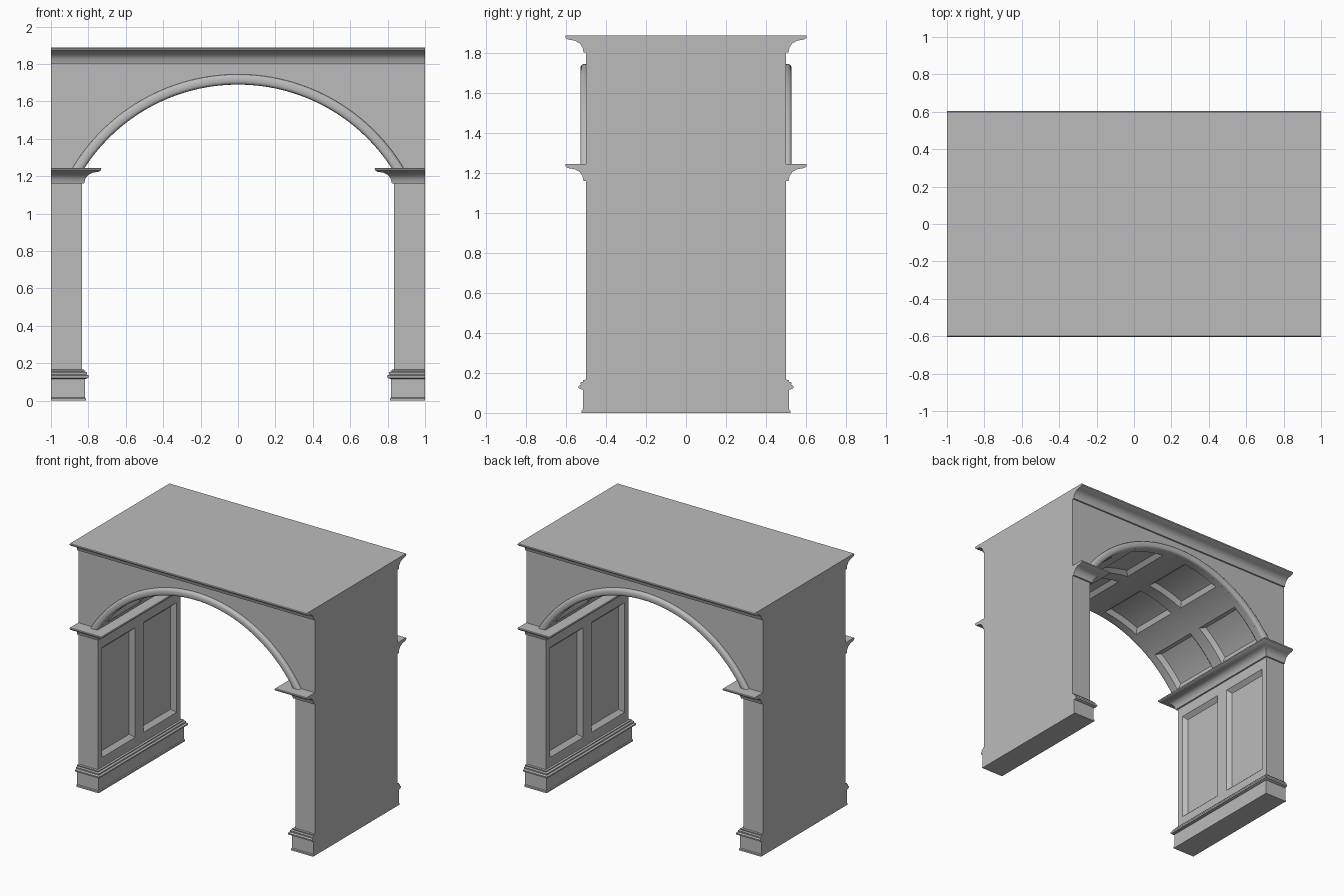
import bpy, bmesh
from math import sin, cos, acos, atan2, hypot, radians, degrees, pi, copysign

cube = bpy.data.objects.get("Cube")
if cube:
    bpy.data.objects.remove(cube, do_unlink=True)

stone = bpy.data.materials.new("grey stone")
stone.use_nodes = True
GREY = (0.5, 0.5, 0.5, 1)
stone.diffuse_color = GREY
stone.node_tree.nodes["Principled BSDF"].inputs["Base Color"].default_value = GREY

HALF_DEPTH = 0.5
LEG_X = 0.835        # inner face of the legs
SPRING_Z = 1.24      # where the arch leaves the legs
ARCH_Z, ARCH_R = 0.712, 0.978
BAND_R = 1.033       # outer radius of the arch trim


def is_panel(face):
    """True for faces lying within a leg panel or a vault coffer."""
    c = face.calc_center_median()
    x = abs(c.x)
    if not 0.06 < abs(c.y) < 0.44 or x > 0.95:
        return False
    if c.z < SPRING_Z:
        return 0.24 < c.z < 1.08
    angle = degrees(atan2(x, c.z - ARCH_Z))
    in_row = 6 < angle < 24 or 36 < angle < 54
    return in_row and hypot(x, c.z - ARCH_Z) < 0.99


def loft(name, rings, panels=False, mirror=None):
    """Skin a row of closed rings and cap both ends."""
    bm = bmesh.new()
    loops = [[bm.verts.new(p) for p in ring] for ring in rings]
    n = len(loops[0])
    for a, b in zip(loops, loops[1:]):
        for i in range(n):
            j = (i + 1) % n
            bm.faces.new((a[i], a[j], b[j], b[i]))
    bm.faces.new(loops[0])
    bm.faces.new(loops[-1])
    bmesh.ops.recalc_face_normals(bm, faces=bm.faces)
    if panels:
        bmesh.ops.inset_region(bm, faces=[f for f in bm.faces if is_panel(f)],
                               thickness=0.028, depth=-0.03,
                               use_even_offset=True)
    mesh = bpy.data.meshes.new(name)
    bm.to_mesh(mesh)
    bm.free()
    mesh.materials.append(stone)
    obj = bpy.data.objects.new(name, mesh)
    bpy.context.collection.objects.link(obj)
    if mirror is not None:
        mod = obj.modifiers.new("mirror", 'MIRROR')
        mod.use_axis = [axis == mirror for axis in range(3)]
    bpy.ops.object.select_all(action='DESELECT')
    obj.select_set(True)
    bpy.context.view_layer.objects.active = obj
    bpy.ops.object.shade_smooth_by_angle(angle=radians(30))
    return obj


def moulding(name, profile, z0, x_in, wraps, mirror=None):
    """Stack rectangles that follow an (offset, height) profile."""
    rings = []
    for o, z in profile:
        x, y = x_in - o * wraps, HALF_DEPTH + o
        rings.append([(x, -y, z0 + z), (1, -y, z0 + z),
                      (1, y, z0 + z), (x, y, z0 + z)])
    return loft(name, rings, mirror=mirror)


# Legs, walls and coffered vault as one block
spring = degrees(acos((SPRING_Z - ARCH_Z) / ARCH_R))
angles = [-spring, spring]
for start in (-54, -24, 6, 36):
    angles += [start + 3 * k for k in range(7)]
angles += [s * a for s in (-1, 1) for a in (27, 30, 33)] + [-3, 0, 3]
angles.sort()
leg = [(LEG_X, z) for z in (0, 0.24, 1.08, SPRING_Z - 0.01)]
contour = [(-x, z) for x, z in leg]
contour += [(ARCH_R * sin(radians(a)), ARCH_Z + ARCH_R * cos(radians(a)))
            for a in angles]
contour += leg[::-1]
contour += [(1, 0), (1, 1.85), (-1, 1.85), (-1, 0)]
stations = (-HALF_DEPTH, -0.45, -0.05, 0.05, 0.45, HALF_DEPTH)
loft("arch_body", [[(x, y, z) for x, z in contour] for y in stations],
     panels=True)

# Rounded trim around the opening, front and back
trim_profile = []
mid, half = (ARCH_R + BAND_R) / 2, (BAND_R - ARCH_R) / 2
for k in range(13):
    t = pi * k / 12
    c, s = cos(t), max(sin(t), 0)
    trim_profile.append((mid + half * copysign(abs(c) ** 0.7, c),
                         HALF_DEPTH + 0.028 * s ** 0.7))
trim_profile += [(ARCH_R, 0.49), (BAND_R, 0.49)]
end = acos((SPRING_Z - ARCH_Z) / BAND_R)
rings = []
for k in range(49):
    a = end * (k / 24 - 1)
    rings.append([(r * sin(a), -y, ARCH_Z + r * cos(a))
                  for r, y in trim_profile])
loft("arch_trim", rings, mirror=1)

# Cornice and the matching capitals on the legs
cove = [(0, 0), (0.012, 0), (0.018, 0.025), (0.032, 0.045), (0.055, 0.058),
        (0.09, 0.064), (0.102, 0.072), (0.104, 0.08), (0.1, 0.085)]
moulding("cornice", cove, 1.803, -1, 0)
moulding("leg_capitals", cove, 1.16, LEG_X, 1, mirror=0)

# Stepped plinths
plinth = [(0.022, 0), (0.022, 0.012), (0.016, 0.016), (0.016, 0.115),
          (0.036, 0.122), (0.038, 0.134), (0.026, 0.14), (0.028, 0.152),
          (0.014, 0.156), (0.016, 0.165), (0, 0.166)]
moulding("leg_plinths", plinth, 0, LEG_X, 1, mirror=0)
